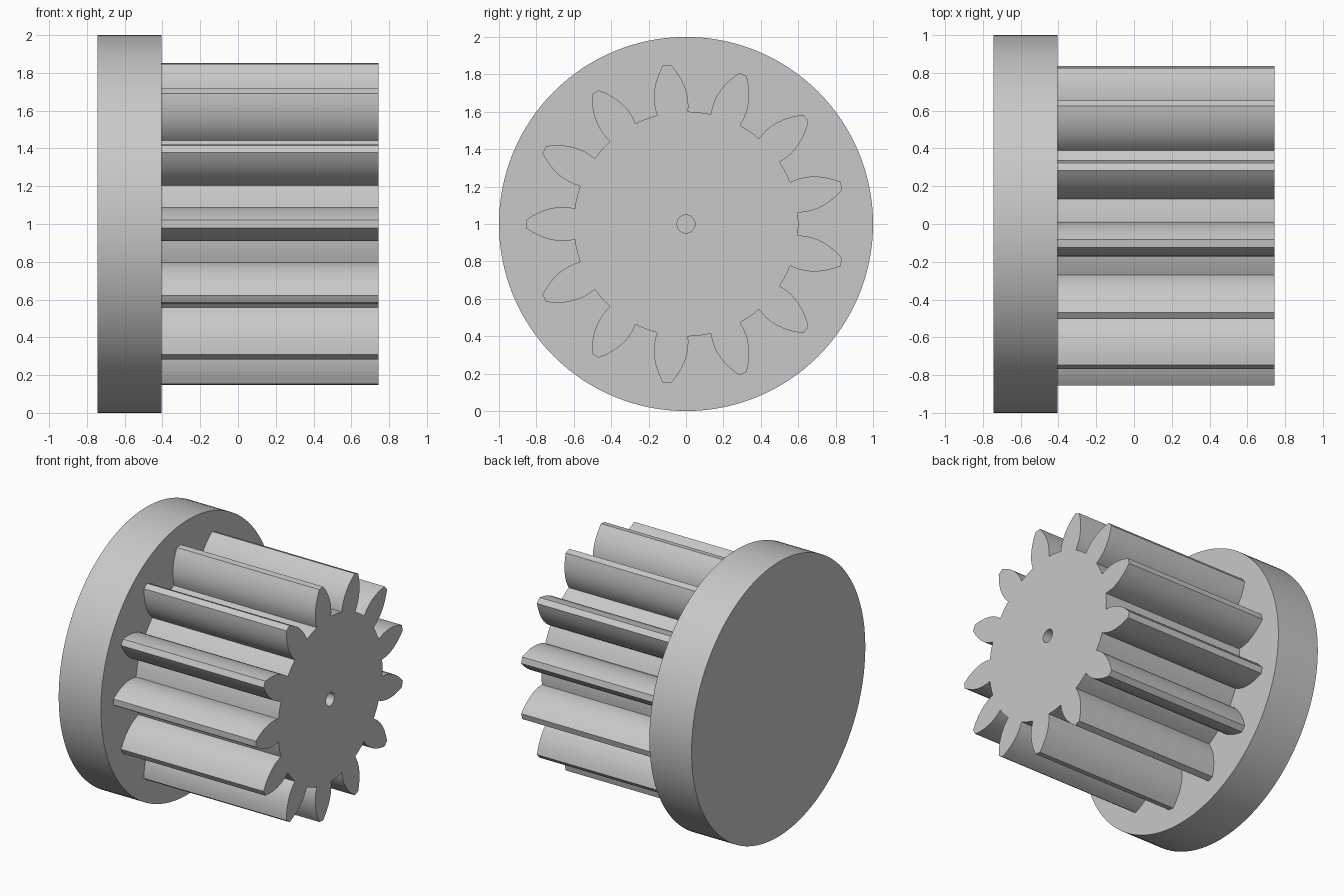
import bpy, bmesh
from math import sin, cos, atan2, hypot, pi, radians
from mathutils import Matrix

cube = bpy.data.objects.get("Cube")
if cube:
    bpy.data.objects.remove(cube, do_unlink=True)

TEETH = 13
PITCH = 2 * pi / TEETH
FLANGE_BACK, FLANGE_FACE, GEAR_END = -0.745, -0.405, 0.743
HOLE_RADIUS = 0.048
# Tooth flank from root to tip: distance from axis, half width
FLANK = [(0.595, 0.083), (0.62, 0.088), (0.655, 0.091), (0.69, 0.0895),
         (0.73, 0.082), (0.77, 0.069), (0.81, 0.050), (0.835, 0.035), (0.855, 0.022)]

grey = bpy.data.materials.new("plain grey")
grey.use_nodes = True
grey.diffuse_color = (0.58, 0.58, 0.58, 1)
grey.node_tree.nodes["Principled BSDF"].inputs["Base Color"].default_value = grey.diffuse_color


def finish(bm, name):
    """Turn a bmesh into a smooth-shaded object with crisp edges."""
    bmesh.ops.recalc_face_normals(bm, faces=bm.faces[:])
    mesh = bpy.data.meshes.new(name)
    bm.to_mesh(mesh)
    bm.free()
    mesh.materials.append(grey)
    obj = bpy.data.objects.new(name, mesh)
    bpy.context.collection.objects.link(obj)
    bpy.ops.object.select_all(action='DESELECT')
    obj.select_set(True)
    bpy.context.view_layer.objects.active = obj
    bpy.ops.object.shade_smooth_by_angle(angle=radians(30))
    return obj


def add_loop(bm, polar, x):
    """Closed loop of edges around the axle from (radius, angle) pairs."""
    verts = [bm.verts.new((x, r * cos(a), 1 + r * sin(a))) for r, a in polar]
    return [bm.edges.new((v, verts[i - 1])) for i, v in enumerate(verts)]


def gear_outline():
    flank = [(hypot(u, w), atan2(w, u)) for u, w in FLANK]
    root_r, root_a = flank[0]
    gap = PITCH - 2 * root_a
    tooth = [(r, -a) for r, a in flank] + [(r, a) for r, a in reversed(flank)]
    tooth += [(root_r, root_a + gap * k / 4) for k in (1, 2, 3)]
    return [(r, a + pi + PITCH * i) for i in range(TEETH) for r, a in tooth]


# Flange disc
bm = bmesh.new()
bmesh.ops.create_cone(bm, cap_ends=True, segments=128, radius1=1, radius2=1,
                      depth=FLANGE_FACE - FLANGE_BACK)
bmesh.ops.transform(bm, verts=bm.verts[:], matrix=Matrix.Translation(
    ((FLANGE_BACK + FLANGE_FACE) / 2, 0, 1)) @ Matrix.Rotation(pi / 2, 4, 'Y'))
finish(bm, "flange")

# Toothed pinion with an axle hole, seated slightly into the flange
bm = bmesh.new()
start = FLANGE_FACE - 0.02
edges = add_loop(bm, gear_outline(), start)
edges += add_loop(bm, [(HOLE_RADIUS, 2 * pi * i / 32) for i in range(32)], start)
bmesh.ops.triangle_fill(bm, edges=edges, use_beauty=True)
extruded = bmesh.ops.extrude_face_region(bm, geom=bm.faces[:], use_keep_orig=True)
moved = [g for g in extruded["geom"] if isinstance(g, bmesh.types.BMVert)]
bmesh.ops.translate(bm, verts=moved, vec=(GEAR_END - start, 0, 0))
finish(bm, "pinion_gear")
